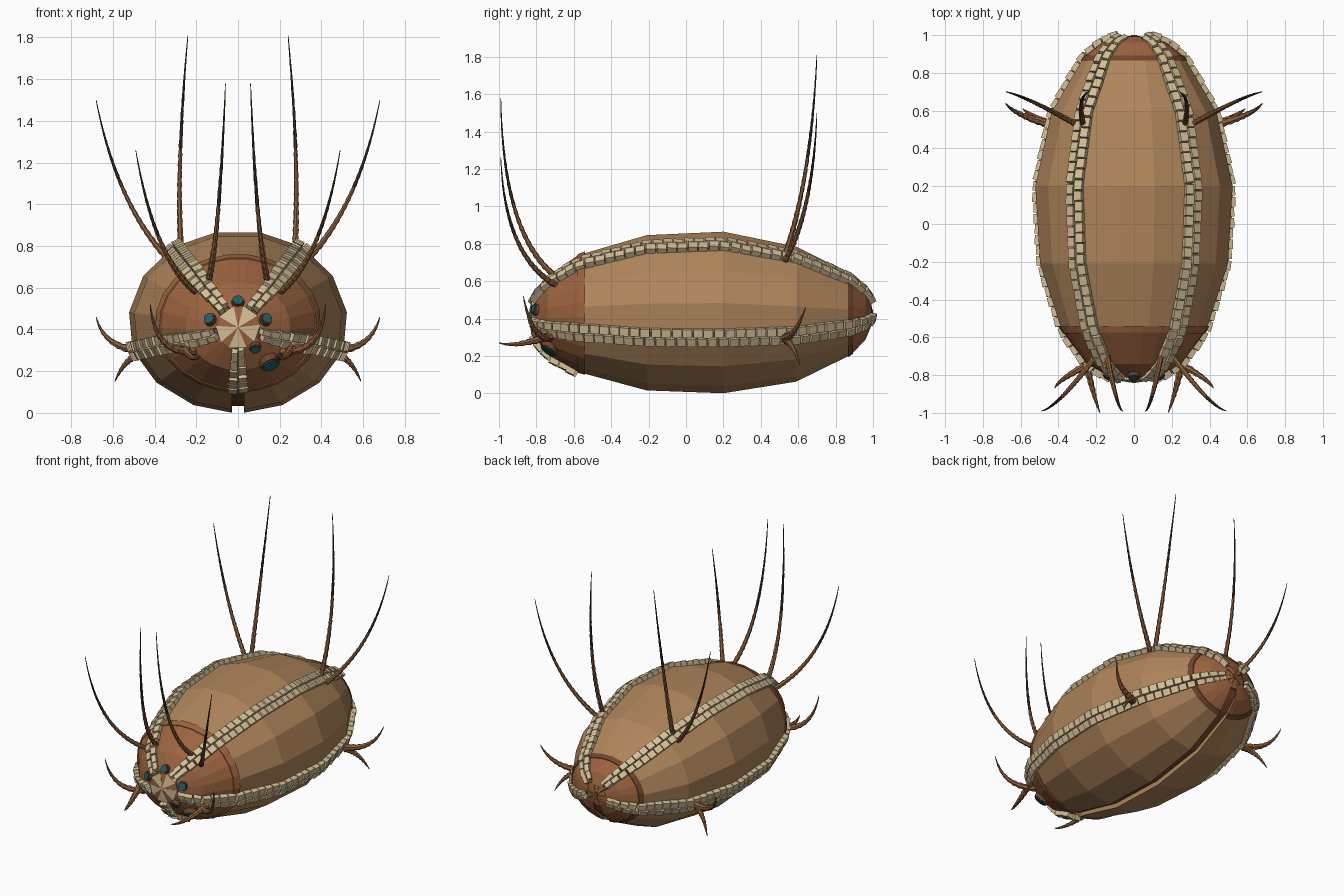
import bpy, bmesh, math
from mathutils import Vector, Matrix

if "Cube" in bpy.data.objects:
    bpy.data.objects.remove(bpy.data.objects["Cube"])

# rings along the body: y, x radius, z radius, centre z
PROFILE = [(-.825, .05, .04, .41), (-.81, .12, .105, .41), (-.74, .25, .21, .415),
           (-.575, .375, .315, .428), (-.545, .39, .325, .43), (-.21, .50, .42, .435),
           (.2, .525, .437, .437), (.59, .44, .365, .427), (.87, .275, .225, .424),
           (.89, .26, .212, .424), (.96, .17, .14, .426), (.993, .08, .066, .43)]


def material(name, col):
    m = bpy.data.materials.new(name)
    m.diffuse_color = (*col, 1)
    m.use_nodes = True
    m.node_tree.nodes["Principled BSDF"].inputs["Base Color"].default_value = m.diffuse_color
    return m


TAN = material("tan_shell", (.43, .235, .105))
RUST = material("rust_shell", (.33, .125, .05))
DARK = material("dark_rust", (.16, .06, .025))
CREAM = material("cream_plate", (.66, .52, .31))
TEAL = material("teal_pore", (.013, .11, .13))
BROWN = material("spine_brown", (.27, .115, .045))
TIP = material("spine_tip", (.06, .035, .02))


def finish(bm, name, *mats):
    bmesh.ops.recalc_face_normals(bm, faces=bm.faces[:])
    me = bpy.data.meshes.new(name)
    bm.to_mesh(me)
    bm.free()
    for m in mats:
        me.materials.append(m)
    ob = bpy.data.objects.new(name, me)
    bpy.context.collection.objects.link(ob)
    return ob


def ring(y):
    y = max(PROFILE[0][0], min(PROFILE[-1][0], y))
    for a, b in zip(PROFILE, PROFILE[1:]):
        if y <= b[0]:
            t = (y - a[0]) / (b[0] - a[0])
            return [p + (q - p) * t for p, q in zip(a, b)]


def surf(y, ang):
    y, rx, rz, cz = ring(y)
    return Vector((rx * math.cos(ang), y, cz + rz * math.sin(ang)))


def frame(pos, tangent, ang):
    """axes: x across, y along, z outward"""
    radial = Vector((math.cos(ang), 0, math.sin(ang) * 1.2))
    t = tangent.normalized()
    n = (radial - t * radial.dot(t)).normalized()
    m = Matrix((t.cross(n), t, n)).transposed().to_4x4()
    m.translation = pos
    return m


def skin(bm, rows, wrap=False):
    grid = [[bm.verts.new(p) for p in r] for r in rows]
    n = len(grid[0])
    for a, b in zip(grid, grid[1:]):
        for i in range(n if wrap else n - 1):
            j = (i + 1) % n
            bm.faces.new((a[i], a[j], b[j], b[i]))
    return grid


# shell lobes, split into five by the plate bands
def lobes(name, y0, y1, mat, grow=0.0, seg=3):
    bm = bmesh.new()
    ys = [y0] + [p[0] for p in PROFILE if y0 < p[0] < y1] + [y1]
    for k in range(5):
        mid = math.radians(90 + 72 * k)
        outer, inner = [], []
        for y in ys:
            rx = ring(y)[1]
            half = math.radians(36) - min(.03 / rx, .3)
            c = Vector((0, y, ring(y)[3]))
            row = [math.radians(12) * s for s in ((-1, 1) if seg == 3 else (-1.8, -.6, .6, 1.8))]
            pts = [surf(y, mid + a) - c for a in [-half, *row, half]]
            outer.append([c + p * (1 + grow / rx) for p in pts])
            inner.append([c + p * .88 for p in pts])
        o, i = skin(bm, outer), skin(bm, inner)
        for side in (0, -1):
            for r in range(len(ys) - 1):
                bm.faces.new((o[r][side], o[r + 1][side], i[r + 1][side], i[r][side]))
            for s in range(len(o[0]) - 1):
                bm.faces.new((o[side][s], o[side][s + 1], i[side][s + 1], i[side][s]))
    return finish(bm, name, mat)


lobes("body_lobes", -.545, .87, TAN)
lobes("front_cap_lobes", -.825, -.575, RUST, seg=5)
lobes("front_cap_rim", -.58, -.54, RUST, .006, 5)
lobes("rear_cap_lobes", .89, .993, RUST, seg=5)
lobes("rear_cap_rim", .865, .892, DARK, .005, 5)

# inner core seen at the bottom of the grooves
bm = bmesh.new()
rows = []
for y, rx, rz, cz in PROFILE:
    rows.append([(rx * .93 * math.cos(i * math.tau / 30), y * .985,
                  cz + rz * .93 * math.sin(i * math.tau / 30)) for i in range(30)])
g = skin(bm, rows, True)
bm.faces.new(g[0])
bm.faces.new(g[-1])
finish(bm, "inner_core", DARK)


# bands of paired plates laid along the grooves
def plate_band(name, deg, y_end):
    ang = math.radians(deg)
    bm = bmesh.new()
    pts = [surf(-.81 + (y_end + .81) * i / 400, ang) for i in range(401)]
    dist = [0]
    for a, b in zip(pts, pts[1:]):
        dist.append(dist[-1] + (b - a).length)

    def at(d):
        d = max(0, min(dist[-1], d))
        return pts[min(range(401), key=lambda i: abs(dist[i] - d))]

    step = .056
    for i in range(int(dist[-1] / step) + 1):
        for side in (-1, 1):
            d = i * step + (step * .4 if side > 0 else 0)
            p = (at(d - .05) + at(d) * 2 + at(d + .05)) / 4
            wide = .048 * min(1, .35 + ring(p.y)[1] * 1.9)
            m = frame(p, at(d + .04) - at(d - .04), ang)
            m = m @ Matrix.Translation((side * wide * .5, 0, .008 + .004 * (i % 2)))
            m = m @ Matrix.Rotation(side * .12, 4, 'Y') @ Matrix.Rotation(-.09, 4, 'X')
            bmesh.ops.create_cube(bm, size=1, matrix=m @ Matrix.Diagonal((wide * .93, .05, .036, 1)))
    finish(bm, name, CREAM)


for nm, deg, end in (("upper_right_band", 54, .985), ("upper_left_band", 126, .985),
                     ("lower_right_band", -18, .985), ("lower_left_band", 198, .985),
                     ("bottom_band", 270, -.59)):
    plate_band(nm, deg, end)


# star shaped fans of wedges closing both ends
def end_star(name, y, z, r, out, mats):
    bm = bmesh.new()
    for i in range(10):
        a0, a1 = [math.radians(36 * i + o) for o in (1.5, 34.5)]
        if i % 2 == 0 and len(set(mats)) > 1:
            a0, a1 = a0 - .12, a1 + .12
        lift = .004 if i % 2 == 0 else 0
        tri = [Vector((0, y + out * .02, z))]
        tri += [Vector((r * math.cos(a), y + out * lift, z + r * .95 * math.sin(a))) for a in (a0, a1)]
        top = [bm.verts.new(p) for p in tri]
        low = [bm.verts.new(p - Vector((0, out * .04, 0))) for p in tri]
        fs = [bm.faces.new(top), bm.faces.new(low)]
        fs += [bm.faces.new((top[j], top[j - 1], low[j - 1], low[j])) for j in range(3)]
        for f in fs:
            f.material_index = i % 2
    ob = finish(bm, name, *mats)
    # turn so the first wedge points along a band
    rot = Matrix.Translation((0, 0, z)) @ Matrix.Rotation(math.radians(-36), 4, 'Y') @ Matrix.Translation((0, 0, -z))
    ob.data.transform(rot)


end_star("mouth_star", -.822, .41, .11, -1, (CREAM, RUST))
end_star("rear_star", .98, .43, .085, 1, (RUST, RUST))
bm = bmesh.new()
bmesh.ops.create_cone(bm, cap_ends=True, segments=10, radius1=.022, radius2=.016, depth=.03,
                      matrix=Matrix.Translation((0, .985, .43)) @ Matrix.Rotation(-math.pi / 2, 4, 'X'))
finish(bm, "rear_knob", DARK)


# teal pores with dark collars on the front cap
def pore(name, deg, y, r):
    a = math.radians(deg)
    m = frame(surf(y, a), surf(y + .02, a) - surf(y - .012, a), a)
    for part, mat, rad, h in (("collar", DARK, r, .03), ("pore", TEAL, r * .82, .042)):
        bm = bmesh.new()
        bmesh.ops.create_cone(bm, cap_ends=True, segments=14, radius1=rad, radius2=rad * .85,
                              depth=h, matrix=m)
        finish(bm, name + "_" + part, mat)


for i, (deg, y, r) in enumerate([(90, -.80, .034), (18, -.80, .034), (162, -.80, .034),
                                 (-54, -.80, .03), (-54, -.73, .055)]):
    pore("front_%d" % (i + 1), deg, y, r)


# tapered, beaded spines, mirrored left and right
def spine(name, base, ctrl, tip, r, n):
    for sx, label in ((1, "right_"), (-1, "left_")):
        b, c, t = [Vector((p[0] * sx, p[1], p[2])) for p in (base, ctrl, tip)]
        bm = bmesh.new()
        rows = []
        for i in range(n + 1):
            u = i / n
            p = b * (1 - u) ** 2 + c * 2 * u * (1 - u) + t * u * u
            d = ((c - b) * (1 - u) + (t - c) * u).normalized()
            q = d.to_track_quat('Z', 'Y')
            rad = r * (1 - u) ** .8 * (1.15 if i % 2 else .88) + .0015
            rows.append([p + q @ Vector((rad * math.cos(k * math.tau / 7), rad * math.sin(k * math.tau / 7), 0))
                         for k in range(7)])
        g = skin(bm, rows, True)
        for f in bm.faces:
            f.material_index = int(f.index >= 0 and min(v.index for v in f.verts) > 1e9)
        bm.faces.new(g[0])
        bm.faces.new(g[-1])
        bm.faces.ensure_lookup_table()
        if n > 30:
            for k in range(n * 7 * 11 // 20, n * 7):
                bm.faces[k].material_index = 1
        finish(bm, label + name, BROWN, TIP)


spine("rear_inner_spine", (.27, .53, .74), (.30, .67, 1.15), (.24, .70, 1.81), .014, 44)
spine("rear_outer_spine", (.31, .53, .71), (.58, .68, .98), (.68, .70, 1.50), .014, 44)
spine("front_inner_spine", (.15, -.66, .60), (.09, -.98, .80), (.06, -.99, 1.58), .015, 44)
spine("front_outer_spine", (.19, -.68, .57), (.40, -.97, .72), (.49, -.99, 1.26), .015, 44)
spine("rear_side_upper_spine", (.45, .53, .30), (.64, .58, .30), (.68, .64, .46), .021, 18)
spine("rear_side_lower_spine", (.45, .53, .29), (.54, .57, .27), (.59, .61, .15), .021, 18)
spine("front_side_upper_spine", (.20, -.72, .30), (.40, -.82, .27), (.42, -.87, .52), .021, 18)
spine("front_side_lower_spine", (.26, -.70, .32), (.22, -.90, .24), (.18, -1.0, .27), .021, 18)
